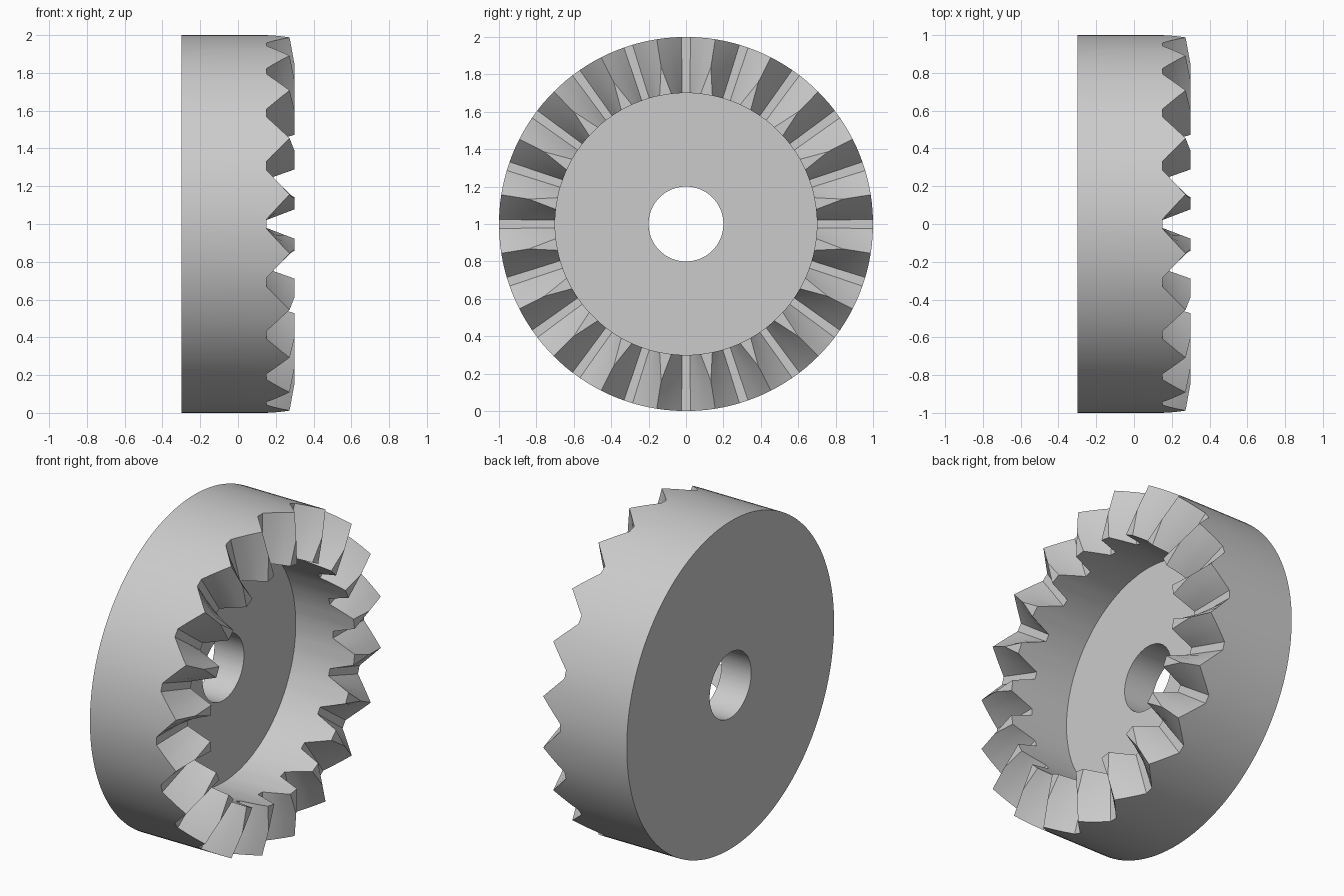
import bpy
import bmesh
from math import cos, sin, radians

cube = bpy.data.objects.get("Cube")
if cube:
    bpy.data.objects.remove(cube, do_unlink=True)

TEETH = 20
PITCH = 360 / TEETH
BACK, HUB_FACE, GAP_FLOOR = -0.3, -0.1, 0.15
BORE = 0.2
STEPS = 3

# Tooth sections: radius, gap edge angle, crest edge angle, crest height
SECTIONS = [(1.0, 1.4, 9.0, 0.273), (0.85, 1.5, 9.0, 0.3), (0.7, 1.7, 6.4, 0.3)]


def point(bm, x, radius, angle):
    a = radians(angle)
    return bm.verts.new((x, radius * cos(a), 1 + radius * sin(a)))


def spoke(bm, start, f, mirrored):
    """One closed radial section; f runs from the gap floor to the crest."""
    crown = []
    for radius, low, high, top in SECTIONS:
        a = low + (high - low) * f
        a = start + (PITCH - a if mirrored else a)
        crown.append((GAP_FLOOR + (top - GAP_FLOOR) * f, radius, a))
    outer, inner = crown[0], crown[-1]
    path = [(BACK, BORE, inner[2]), (BACK, outer[1], outer[2])]
    path += crown
    path += [(HUB_FACE, inner[1], inner[2]), (HUB_FACE, BORE, inner[2])]
    return [point(bm, *p) for p in path]


# Sweep the sections around the axle
bm = bmesh.new()
spokes = []
for tooth in range(TEETH):
    start = tooth * PITCH
    for i in range(STEPS + 1):
        spokes.append(spoke(bm, start, i / STEPS, False))
    for i in range(STEPS, -1, -1):
        spokes.append(spoke(bm, start, i / STEPS, True))

for k, a in enumerate(spokes):
    b = spokes[(k + 1) % len(spokes)]
    for i in range(len(a)):
        j = (i + 1) % len(a)
        bm.faces.new((a[i], a[j], b[j], b[i]))

# Crests close to a point toward the rim
bmesh.ops.remove_doubles(bm, verts=bm.verts[:], dist=0.0005)
bmesh.ops.recalc_face_normals(bm, faces=bm.faces[:])
mesh = bpy.data.meshes.new("crown_gear")
bm.to_mesh(mesh)
bm.free()

# Plain grey metal
grey = bpy.data.materials.new("plain_grey")
grey.use_nodes = True
colour = (0.6, 0.6, 0.6, 1)
grey.diffuse_color = colour
grey.node_tree.nodes["Principled BSDF"].inputs["Base Color"].default_value = colour
mesh.materials.append(grey)

gear = bpy.data.objects.new("crown_gear", mesh)
bpy.context.collection.objects.link(gear)
bpy.ops.object.select_all(action="DESELECT")
gear.select_set(True)
bpy.context.view_layer.objects.active = gear
bpy.ops.object.shade_smooth_by_angle(angle=radians(25))
